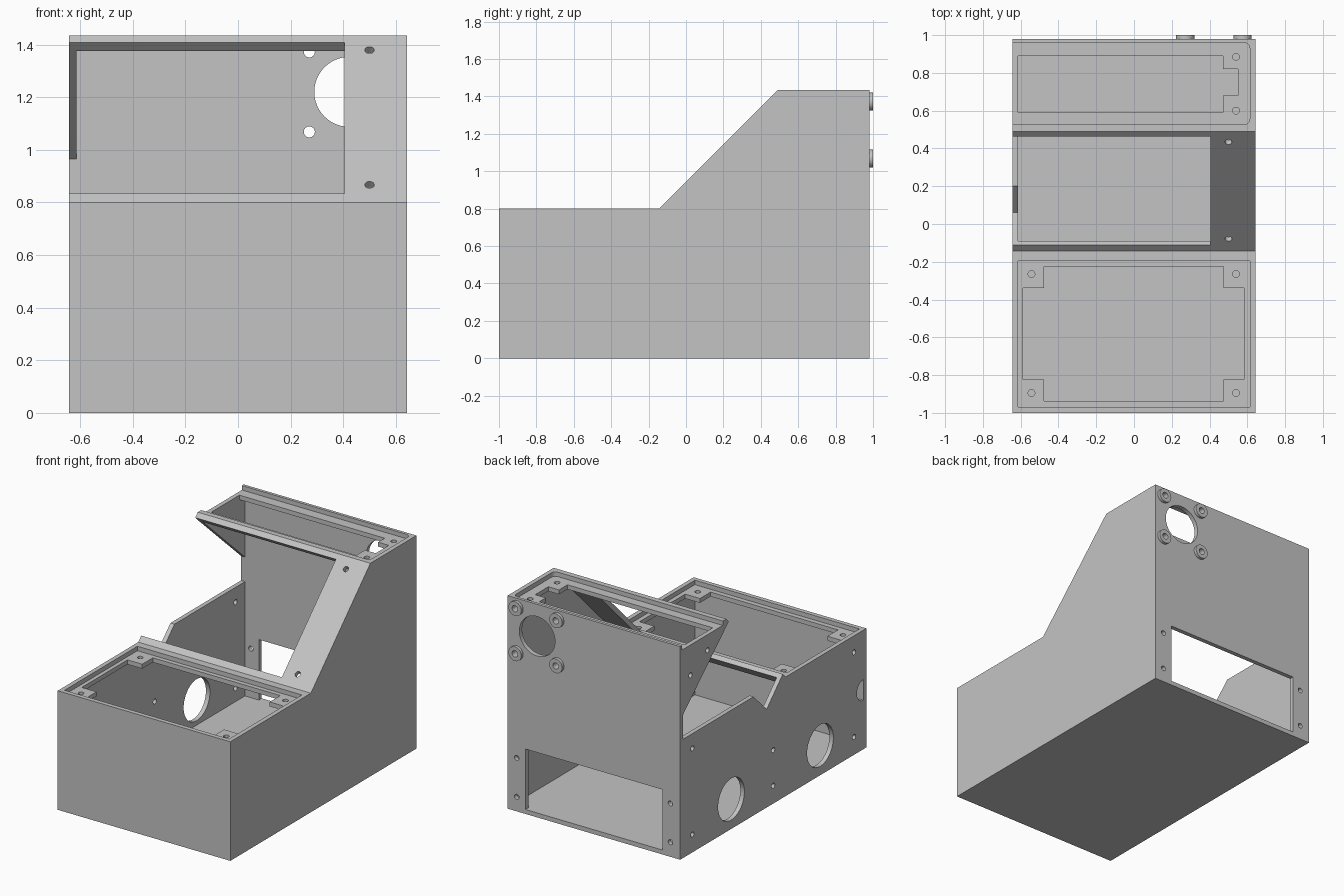
import bpy
import math
from mathutils import Matrix

cube = bpy.data.objects.get("Cube")
if cube:
    bpy.data.objects.remove(cube, do_unlink=True)

mat = bpy.data.materials.new("plain_grey")
mat.use_nodes = True
GREY = (0.55, 0.55, 0.55, 1)
mat.diffuse_color = GREY
mat.node_tree.nodes["Principled BSDF"].inputs["Base Color"].default_value = GREY

T = 0.03               # wall thickness
W = 0.643              # half width
BACK = 0.98            # rear face
LOW, HIGH = 0.802, 1.435


def prism(name, outline, axis, a, b):
    """Extrude a 2D outline along an axis from a to b."""
    place = {"x": lambda u, v, t: (t, u, v),
             "y": lambda u, v, t: (u, t, v),
             "z": lambda u, v, t: (u, v, t)}[axis]
    n = len(outline)
    verts = [place(u, v, t) for t in (a, b) for u, v in outline]
    faces = [list(range(n))[::-1], list(range(n, 2 * n))]
    faces += [[i, (i + 1) % n, n + (i + 1) % n, n + i] for i in range(n)]
    area = sum(p[0] * q[1] - q[0] * p[1]
               for p, q in zip(outline, outline[1:] + outline[:1]))
    if (area < 0) != (axis == "y"):
        faces = [f[::-1] for f in faces]
    mesh = bpy.data.meshes.new(name)
    mesh.from_pydata(verts, [], faces)
    mesh.materials.append(mat)
    obj = bpy.data.objects.new(name, mesh)
    bpy.context.collection.objects.link(obj)
    return obj


def arc(u, v, r, start=0, end=360, steps=32):
    full = end - start == 360
    count = steps if full else steps + 1
    angles = [math.radians(start + (end - start) * i / steps) for i in range(count)]
    return [(u + r * math.cos(t), v + r * math.sin(t)) for t in angles]


def rect(u0, u1, v0, v1):
    return [(u0, v0), (u1, v0), (u1, v1), (u0, v1)]


def carve(obj, cutters):
    """Subtract every cutter, bake the result and drop the cutters."""
    for c in cutters:
        c.hide_render = True
        m = obj.modifiers.new("cut", "BOOLEAN")
        m.operation, m.solver, m.object = "DIFFERENCE", "EXACT", c
    bpy.context.view_layer.update()
    graph = bpy.context.evaluated_depsgraph_get()
    baked = bpy.data.meshes.new_from_object(obj.evaluated_get(graph))
    obj.modifiers.clear()
    obj.data = baked
    for c in cutters:
        bpy.data.objects.remove(c, do_unlink=True)
    for other in bpy.context.selected_objects:
        other.select_set(False)
    bpy.context.view_layer.objects.active = obj
    obj.select_set(True)
    bpy.ops.object.shade_smooth_by_angle(angle=math.radians(30))


cuts = []


def cut(outline, axis, a, b):
    obj = prism("cutter", outline, axis, a, b)
    cuts.append(obj)
    return obj


# Outer body: low front deck, sloped panel, high rear deck
enclosure = prism("enclosure", [(-1, 0), (BACK, 0), (BACK, HIGH), (0.49, HIGH),
                                (-0.143, LOW), (-1, LOW)], "x", -W, W)

# Hollow inside, leaving walls and a ledge under each deck
inner = BACK - T
cut([(-1 + T, T), (inner, T), (inner, HIGH - 2 * T), (0.475, HIGH - 2 * T),
     (-0.158, LOW - 2 * T), (-1 + T, LOW - 2 * T)], "x", -W + T, W - T)

# Front deck: lid recess and cross-shaped opening that leaves corner tabs
cut(rect(-W + T, W - T, -0.97, -0.195), "z", LOW - T, 1)
x0, x1, y0, y1 = -0.587, 0.583, -0.937, -0.225
tx, ty = 0.11, 0.113
cut([(x0 + tx, y0), (x1 - tx, y0), (x1 - tx, y0 + ty), (x1, y0 + ty),
     (x1, y1 - ty), (x1 - tx, y1 - ty), (x1 - tx, y1), (x0 + tx, y1),
     (x0 + tx, y1 - ty), (x0, y1 - ty), (x0, y0 + ty), (x0 + tx, y0 + ty)],
    "z", 0.7, 0.9)
for x in (-0.543, 0.54):
    for y in (-0.895, -0.265):
        cut(arc(x, y, 0.018), "z", 0.7, 0.9)

# Rear deck: slide-in recess open to the right, and notched opening
r = 0.03
cut([(-0.8, 0.527)] + arc(W - T - r, 0.527 + r, r, -90, 0, 6)
    + arc(W - T - r, 0.96 - r, r, 0, 90, 6) + [(-0.8, 0.96)], "z", HIGH - T, 1.6)
cut([(-W + T, 0.59), (0.47, 0.59), (0.47, 0.68), (0.55, 0.68), (0.55, 0.82),
     (0.47, 0.82), (0.47, 0.89), (-W + T, 0.89)], "z", 1.3, 1.5)
for y in (0.6, 0.885):
    cut(arc(0.54, y, 0.018), "z", 1.3, 1.5)

# Sloped panel opening, running out through the right wall
d = 0.04
cut([(-0.11 - d, 0.832 + d), (-0.11 + d, 0.832 - d),
     (0.465 + d, 1.407 - d), (0.465 - d, 1.407 + d)], "x", -0.8, 0.405)
cut([(-0.11 - d, 0.832 + d), (0.06, 0.662), (0.2, 0.8), (inner, 0.8),
     (inner, 0.965), (0.485, 1.387), (0.465 - d, 1.407 + d)], "x", -0.8, -0.6)

# Screw holes square to the sloped panel
for y in (-0.077, 0.435):
    hole = cut(arc(0, 0, 0.018), "z", -0.07, 0.05)
    hole.matrix_world = (Matrix.Translation((0.5, y, y + 0.943))
                         @ Matrix.Rotation(math.radians(45), 4, "X"))

# Right wall: two large ports, one half-round port by the front, screw holes
for y in (-0.51, 0.437):
    cut(arc(y, 0.2, 0.14, steps=48), "x", -0.8, -0.55)
cut(arc(-1 + T, 0.4, 0.07, -90, 90, 20), "x", -0.8, -0.58)
for y, z in ((-0.87, 0.12), (-0.87, 0.69), (-0.01, 0.12), (-0.01, 0.36),
             (0.85, 0.12), (0.85, 0.70), (0.87, 1.2), (0.69, 1.3)):
    cut(arc(y, z, 0.017), "x", -0.8, -0.58)

# Back wall: low window, its screw holes, and the round port
cut(rect(-0.51, 0.51, T, 0.437), "y", 0.9, 1.1)
for x in (-0.57, 0.575):
    for z in (0.098, 0.36):
        cut(arc(x, z, 0.017), "y", 0.92, 1.1)
px, pz, off = 0.423, 1.22, 0.152
cut(arc(px, pz, 0.133, steps=48), "y", 0.9, 1.1)
mounts = [(px + sx * off, pz + sz * off) for sx in (-1, 1) for sz in (-1, 1)]
for x, z in mounts:
    cut(arc(x, z, 0.021), "y", 0.92, 1.1)

carve(enclosure, cuts)

# Raised rings around the port's mounting holes
for i, (x, z) in enumerate(mounts):
    ring = prism(f"mount_ring_{i + 1}", arc(x, z, 0.048), "y", BACK, 1.0)
    carve(ring, [prism("cutter", arc(x, z, 0.021), "y", 0.9, 1.1)])
